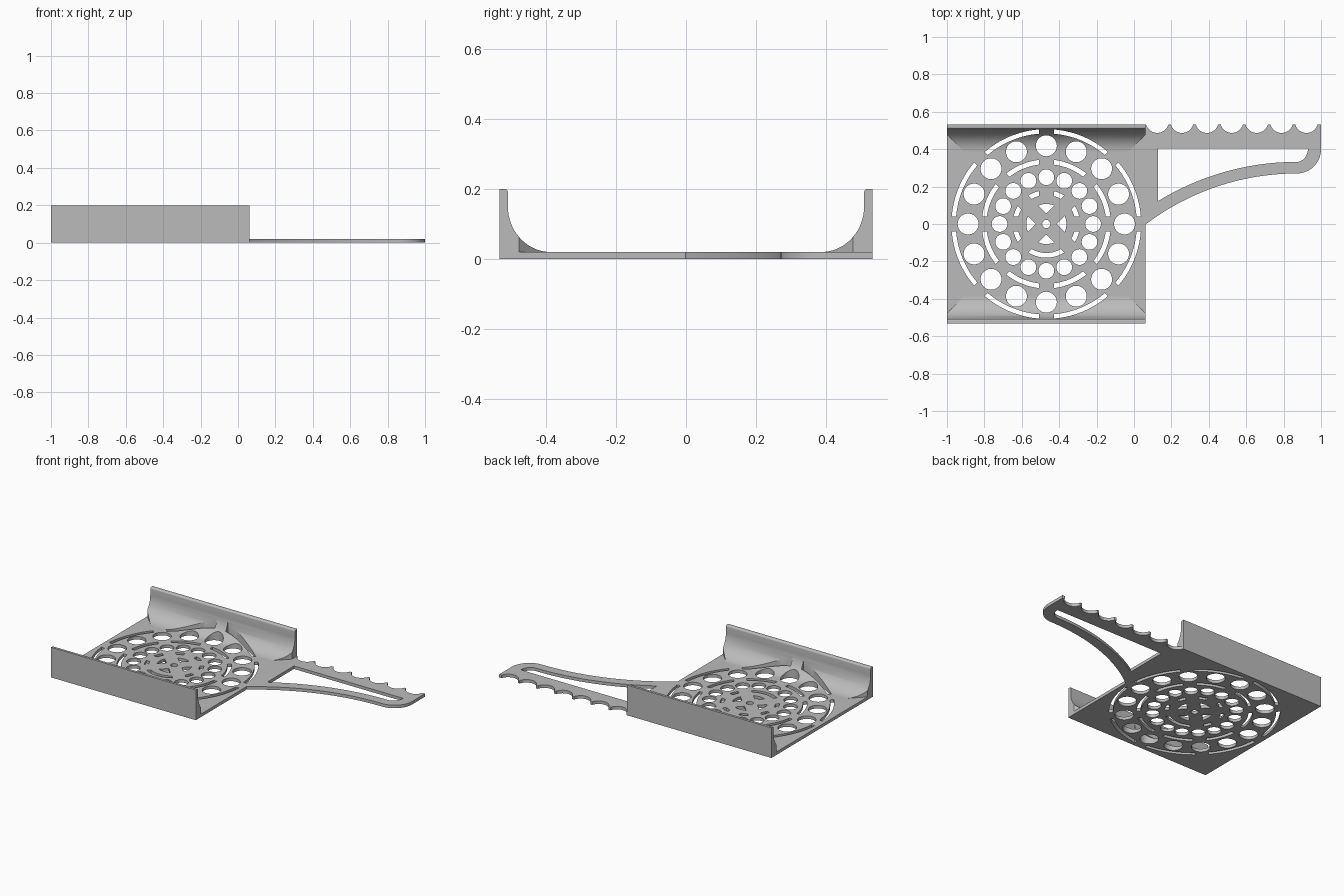
import bpy, bmesh
from math import sin, cos, asin, radians, pi, sqrt

cube = bpy.data.objects.get("Cube")
if cube:
    bpy.data.objects.remove(cube, do_unlink=True)

PLATE = 0.02            # sheet thickness
X0, X1 = -1.0, 0.0625   # tray ends
HALF = 0.532            # tray half depth
CX = (X0 + X1) / 2      # drain pattern centre
BAR = 0.04              # half width of the bars between slots

grey = bpy.data.materials.new("light grey")
grey.use_nodes = True
grey.diffuse_color = (0.5, 0.5, 0.5, 1)
grey.node_tree.nodes["Principled BSDF"].inputs["Base Color"].default_value = (0.5, 0.5, 0.5, 1)


def arc(cx, cy, rx, ry, a0, a1, n=16):
    """Points on an elliptical arc, angles in degrees."""
    angles = [radians(a0 + (a1 - a0) * i / n) for i in range(n + 1)]
    return [(cx + rx * cos(a), cy + ry * sin(a)) for a in angles]


def circle(cx, cy, r, n=40):
    return arc(cx, cy, r, r, 0, 360, n)[:-1]


def prism(name, outlines, lo, hi, along_x=False):
    """Extrude outlines from lo to hi, along z or along x."""
    bm = bmesh.new()
    for pts in outlines:
        rings = []
        for h in (lo, hi):
            rings.append([bm.verts.new((h, a, b) if along_x else (a, b, h)) for a, b in pts])
        low, high = rings
        bm.faces.new(low)
        bm.faces.new(high)
        for i in range(len(pts)):
            j = (i + 1) % len(pts)
            bm.faces.new((low[i], low[j], high[j], high[i]))
    bmesh.ops.recalc_face_normals(bm, faces=bm.faces)
    mesh = bpy.data.meshes.new(name)
    bm.to_mesh(mesh)
    bm.free()
    mesh.materials.append(grey)
    ob = bpy.data.objects.new(name, mesh)
    bpy.context.collection.objects.link(ob)
    return ob


def activate(ob):
    bpy.ops.object.select_all(action='DESELECT')
    ob.select_set(True)
    bpy.context.view_layer.objects.active = ob


def cut(ob, outlines, lo=-0.1, hi=0.4):
    cutter = prism("cutter", outlines, lo, hi)
    cutter.hide_render = True
    mod = ob.modifiers.new("cut", 'BOOLEAN')
    mod.operation = 'DIFFERENCE'
    mod.solver = 'EXACT'
    mod.object = cutter
    activate(ob)
    bpy.ops.object.modifier_apply(modifier=mod.name)
    bpy.data.objects.remove(cutter, do_unlink=True)


def finish(ob):
    activate(ob)
    bpy.ops.object.shade_smooth_by_angle(angle=radians(30))


def slot(r0, r1, start, span):
    """Curved slot between two radial bars of constant width."""
    pts = []
    for r, flip in ((r1, False), (r0, True)):
        d = math_gap(r)
        side = arc(CX, 0, r, r, start + d, start + span - d, 14)
        pts += side[::-1] if flip else side
    return pts


def math_gap(r):
    return asin(BAR / r) * 180 / pi


# Drain pattern: rings of round holes, curved slots and a centre rosette
holes = [circle(CX, 0, 0.022, 24)]
for ring, r in ((0.418, 0.056), (0.25, 0.042)):
    for k in range(16):
        a = k * pi / 8
        holes.append(circle(CX + ring * cos(a), ring * sin(a), r))
for r0, r1 in ((0.484, 0.507), (0.32, 0.345)):
    for k in range(8):
        holes.append(slot(r0, r1, 45 * k, 45))
for k in (0, 1, 2, 3, 4, 7):
    holes.append(slot(0.155, 0.18, 45 * k, 45))
holes.append(slot(0.155, 0.18, 225, 90))
for k in range(4):
    holes.append(slot(BAR * sqrt(2) + 0.001, 0.107, 45 + 90 * k, 90))

# Flat perforated tray floor
floor = prism("tray_floor", [[(X0, -HALF), (X1, -HALF), (X1, HALF), (X0, HALF)]], 0, PLATE)
cut(floor, holes)
finish(floor)

# Side walls with a coved inner foot, mitred at both ends
for name, s in (("front_wall", -1), ("back_wall", 1)):
    profile = [(HALF, PLATE), (HALF, 0.2)]
    profile += arc(0.518, 0.19, 0.01, 0.01, 90, 180, 6)
    profile += arc(0.385, 0.15, 0.123, 0.13, 0, -90, 20)
    wall = prism(name, [[(s * y, z) for y, z in profile]], X0, X1, along_x=True)
    mitres = []
    for end, d in ((X0, 1), (X1, -1)):
        tri = [(-0.02, 0.497), (-0.02, 0.367), (0.11, 0.367)]
        mitres.append([(end + d * x, s * y) for x, y in tri])
    cut(wall, mitres)
    cut(wall, holes)
    finish(wall)

# Handle: straight grip bar and a curved brace meeting in a rounded tip
RO, RI = 1.335, 1.415   # brace outer and inner radii


def brace(x_start, top, r):
    """Arc rising from x_start to its crest at the tip."""
    a = 90 + asin((0.87 - x_start) / r) * 180 / pi
    return arc(0.87, top - r, r, r, a, 90, 28)


outline = brace(X1, 0.27, RO)
outline += arc(0.87, 0.4, 0.13, 0.13, -90, 0)[1:]
outline += [(1.0, HALF), (X1, HALF)]
handle = prism("handle", [outline], 0, PLATE)
opening = brace(0.128, 0.332, RI) + arc(0.87, 0.404, 0.06, 0.072, -90, 0)[1:] + [(0.128, 0.404)]
scallops = [circle(0.124 + 0.133 * k, 0.549, 0.062) for k in range(7)]
cut(handle, [opening] + scallops)
finish(handle)
